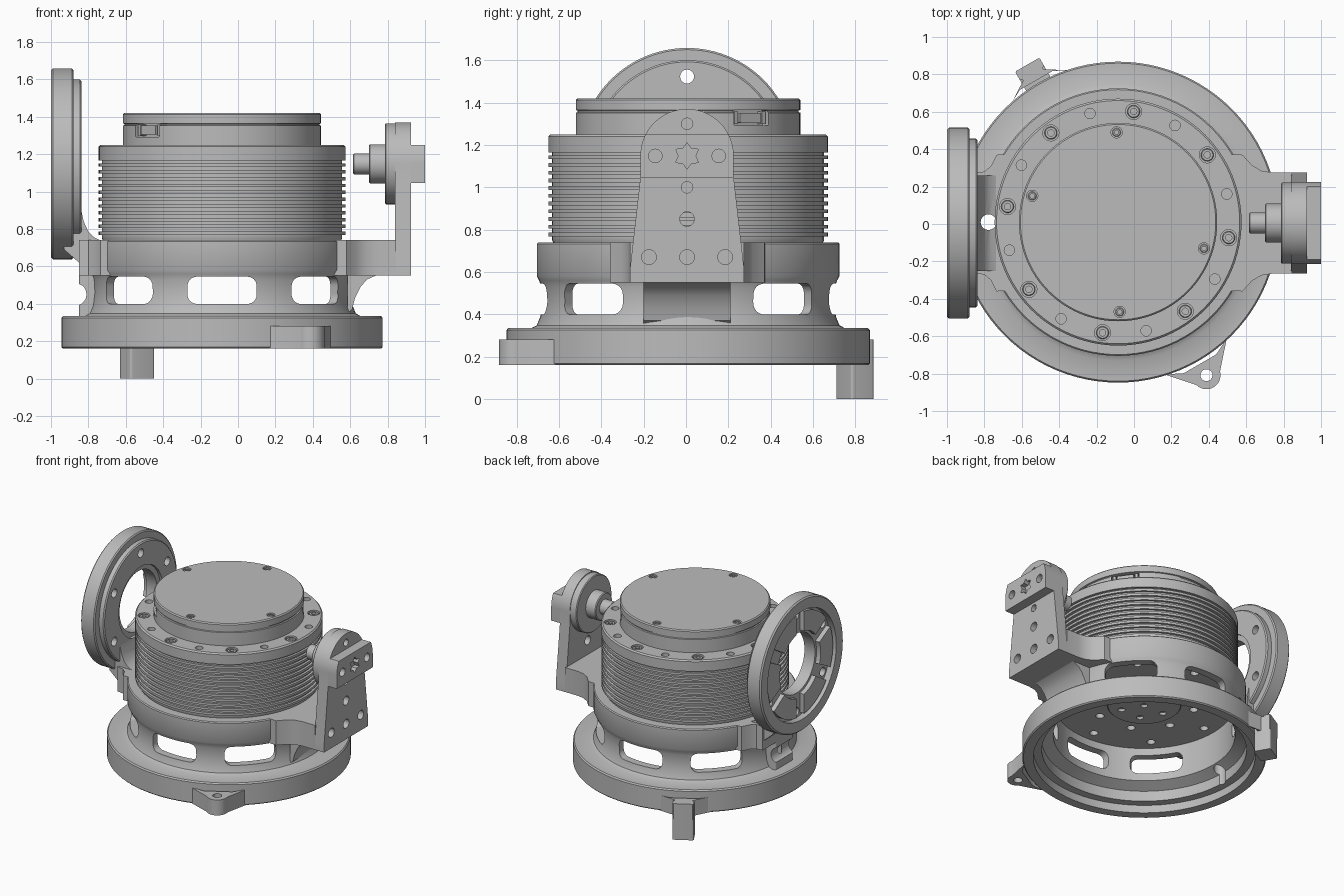
import bpy, bmesh
from math import sin, cos, pi, radians
from mathutils import Matrix, Vector

if "Cube" in bpy.data.objects:
    bpy.data.objects.remove(bpy.data.objects["Cube"])

CX, CY = -0.085, 0.01          # main turning axis
PY, PZ = 0.005, 1.148          # tilt axis of the two side mounts

metal = bpy.data.materials.new("light grey metal")
metal.use_nodes = True
metal.diffuse_color = (0.5, 0.5, 0.5, 1)
metal.node_tree.nodes["Principled BSDF"].inputs["Base Color"].default_value = (0.5, 0.5, 0.5, 1)


def to_axis(a, b, h, axis):
    return {"x": (h, a, b), "y": (a, h, b), "z": (a, b, h)}[axis]


def finish(name, bm):
    bmesh.ops.remove_doubles(bm, verts=bm.verts, dist=1e-5)
    bmesh.ops.recalc_face_normals(bm, faces=bm.faces)
    mesh = bpy.data.meshes.new(name)
    bm.to_mesh(mesh)
    bm.free()
    mesh.materials.append(metal)
    ob = bpy.data.objects.new(name, mesh)
    bpy.context.collection.objects.link(ob)
    return ob


def lathe(name, profile, centre=(CX, CY), axis="z", seg=96, closed=True):
    """Revolve (radius, height) points about an axis."""
    bm = bmesh.new()
    rings = []
    for i in range(seg):
        c, s = cos(2 * pi * i / seg), sin(2 * pi * i / seg)
        rings.append([bm.verts.new(to_axis(centre[0] + r * c, centre[1] + r * s, h, axis))
                      for r, h in profile])
    n = len(profile)
    for i in range(seg):
        p, q = rings[i], rings[(i + 1) % seg]
        for j in range(n if closed else n - 1):
            k = (j + 1) % n
            ids = [p[j], p[k], q[k], q[j]]
            if profile[j][0] == 0:
                ids = [p[j], p[k], q[k]]
            elif profile[k][0] == 0:
                ids = [p[j], p[k], q[j]]
            bm.faces.new(ids)
    return finish(name, bm)


def add_prism(bm, pts, lo, hi, axis):
    low = [bm.verts.new(to_axis(a, b, lo, axis)) for a, b in pts]
    top = [bm.verts.new(to_axis(a, b, hi, axis)) for a, b in pts]
    bm.faces.new(low)
    bm.faces.new(top)
    for i in range(len(pts)):
        j = (i + 1) % len(pts)
        bm.faces.new((low[i], low[j], top[j], top[i]))


def prism(name, outlines, lo, hi, axis="z"):
    """Extrude one outline, or several separate ones, along an axis."""
    bm = bmesh.new()
    for pts in (outlines if isinstance(outlines[0], list) else [outlines]):
        add_prism(bm, pts, lo, hi, axis)
    return finish(name, bm)


def arc(a, b, r, start, end, n=20):
    return [(a + r * cos(radians(start + (end - start) * i / n)),
             b + r * sin(radians(start + (end - start) * i / n))) for i in range(n + 1)]


def disc(a, b, r, n=20):
    return arc(a, b, r, 0, 360, n)[:-1]


def circle_of(count, r, first, centre=(CX, CY)):
    return [(centre[0] + r * cos(radians(first + 360 * i / count)),
             centre[1] + r * sin(radians(first + 360 * i / count))) for i in range(count)]


def rounded(a, b, w, h, r):
    return (arc(a + w - r, b + h - r, r, 0, 90, 6) + arc(a - w + r, b + h - r, r, 90, 180, 6)
            + arc(a - w + r, b - h + r, r, 180, 270, 6) + arc(a + w - r, b - h + r, r, 270, 360, 6))


def turn(ob, angle, centre=(CX, CY)):
    c = Vector((*centre, 0))
    ob.data.transform(Matrix.Translation(c) @ Matrix.Rotation(radians(angle), 4, "Z")
                      @ Matrix.Translation(-c))
    return ob


def cut(ob, cutter):
    cutter.hide_render = True
    mod = ob.modifiers.new("cut", "BOOLEAN")
    mod.operation, mod.solver, mod.object = "DIFFERENCE", "EXACT", cutter
    with bpy.context.temp_override(object=ob, active_object=ob):
        bpy.ops.object.modifier_apply(modifier=mod.name)
    bpy.data.objects.remove(cutter)


def drill(ob, spots, r, lo, hi, axis="z"):
    cut(ob, prism("drill", [disc(a, b, r) for a, b in spots], lo, hi, axis))


def screws(name, spots, r, lo, hi):
    for i, spot in enumerate(spots):
        lathe(f"{name}_{i + 1}", [(0, lo), (r, lo), (r, hi - .004), (r - .004, hi), (r / 2, hi),
                                  (r / 2, hi - .015), (0, hi - .015)], spot, seg=20, closed=False)


# Base flange and skirt, one hollow turning
base = lathe("base_and_skirt", [
    (.78, .16), (.85, .16), (.858, .168), (.858, .325), (.85, .335), (.74, .335), (.715, .348),
    (.698, .39), (.69, .46), (.694, .53), (.704, .56), (.715, .58), (.715, .733), (.708, .74),
    (.64, .74), (.64, .34), (.72, .30), (.72, .22), (.78, .22)])
for angle in (-138, -90, -42, 42, 90, 138):
    window = prism("window", rounded(CY, .472, .185, .073, .05), CX + .4, CX + .9, "x")
    cut(base, turn(window, angle))

# Lugs on the flange: a drilled round ear and a long square foot
neck = [(CX + .82, CY + .2), (CX + .845, CY + .16), (CX + .875, CY + .1)]
mirrored = [(x, 2 * CY - y) for x, y in reversed(neck)]
ear = prism("flange_ear", mirrored + arc(CX + .945, CY, .075, -75, 75) + neck, .16, .28)
drill(ear, [(CX + .945, CY)], .032, .1, .4)
turn(ear, -60)
head = [(CX + .91, CY - .06), (CX + .925, CY - .075), (CX + .965, CY - .075), (CX + .972, CY - .068)]
head += [(x, 2 * CY - y) for x, y in reversed(head)]
turn(prism("foot_bracket", mirrored + head + neck, .16, .28), 120)
turn(prism("foot", rounded(CX + .91, CY, .062, .075, .012), 0, .27), 120)

# Finned motor housing
outline = [(0, .60), (.638, .60), (.638, .742), (.642, .75)]
for i in range(11):
    z = .768 + .0365 * i
    outline += [(.642, z), (.66, z), (.66, z + .018), (.642, z + .018)]
outline += [(.642, 1.165), (.66, 1.165), (.66, 1.24), (.65, 1.25), (0, 1.25)]
motor = lathe("finned_motor", outline, closed=False)
bolt_spots = circle_of(8, .597, 82)
drill(motor, bolt_spots, .043, 1.225, 1.3)
drill(motor, circle_of(8, .60, 59.5), .028, 1.21, 1.3)
screws("collar_screw", bolt_spots, .034, 1.22, 1.245)
drill(motor, circle_of(8, .36, 20), .03, .5, .64)
drill(motor, circle_of(8, .55, 0), .03, .5, .64)

# Output hub under the motor
hub = lathe("lower_hub", [(0, .58), (.255, .58), (.26, .585), (.26, .61), (0, .61)], closed=False)
drill(hub, circle_of(6, .17, 0) + [(CX, CY)], .025, .5, .6)

# Top cap with a seam groove
cap = lathe("top_cap", [(0, 1.24), (.53, 1.24), (.53, 1.352), (.522, 1.355), (.522, 1.362),
                        (.53, 1.365), (.53, 1.412), (.522, 1.42), (0, 1.42)], closed=False)
cap_spots = [(CX + .48 * cos(radians(a)), CY + .48 * sin(radians(a))) for a in (91, 163, 271, 343)]
drill(cap, cap_spots, .03, 1.405, 1.5)
screws("cap_screw", cap_spots, .023, 1.4, 1.416)

# Plug sockets on opposite sides of the cap
for i, angle in enumerate((35, 220)):
    cut(cap, turn(prism("slot", rounded(CY, 1.328, .1, .036, .006), CX + .47, CX + .6, "x"), angle))
    turn(prism(f"plug_body_{i + 1}", rounded(CY, 1.328, .06, .024, .005), CX + .46, CX + .515, "x"), angle)
    for j in (-1, 1):
        turn(prism(f"plug_tab_{i + 1}_{j + 2}", rounded(CY + j * .08, 1.328, .01, .03, .003),
                   CX + .46, CX + .51, "x"), angle)

# Arms growing out of the skirt
arm_side = [(.845, .275), (.74, .275), (.68, .285), (.63, .315), (.58, .37)]
inner = arc(CX, CY, .67, 33, -33)
lower = [(x, .01 - y) for x, y in reversed(arm_side)]
prism("right_arm", arm_side + inner + lower, .55, .74)
prism("right_arm_gusset", [(.585, .35), (.61, .37), (.625, .43), (.655, .49), (.69, .53),
                           (.74, .552), (.585, .56)], -.2, .21, "y")

left_side = [(-.85, .275), (-.8, .28), (-.765, .31), (-.735, .37)]
left_lower = [(x, .01 - y) for x, y in reversed(left_side)]
left_arm = prism("left_arm", left_side + arc(CX, CY, .67, 147, 213) + left_lower, .55, .74)
gusset = prism("left_arm_gusset", [(-.838, .9), (-.825, .84), (-.80, .785), (-.77, .755), (-.735, .738),
                                   (-.735, .62), (-.85, .62), (-.93, .69), (-.93, .74), (-.87, .9)],
               -.25, .26, "y")
lug = prism("left_arm_strut", rounded(-.797, .005, .053, .11, .015), .33, .56)
for part in (base, left_arm, gusset, lug):
    drill(part, [(-.778, .01)], .042, .1, 1)
cut(lug, prism("scoop", disc(-.87, .45, .06), -.2, .2, "y"))

# Large ring flange on the left mount
ring = lathe("left_ring_flange", [
    (.23, -.95), (.42, -.95), (.42, -1), (.50, -1), (.51, -.99), (.51, -.888), (.502, -.88),
    (.452, -.88), (.452, -.846), (.444, -.838), (.27, -.838), (.27, -.86), (.23, -.86)], (PY, PZ), "x")
drill(ring, circle_of(6, .375, 90, (PY, PZ)), .033, -1.1, -.7, "x")
for i in range(6):
    a = 60 * i
    prism(f"ring_pad_{i + 1}", arc(PY, PZ, .40, a - 23, a + 23, 10)
          + arc(PY, PZ, .25, a + 20, a - 20, 10), -.985, -.945, "x")

# Upright plate on the right mount
plate = prism("right_upright", [(-.265, .55), (.275, .55), (.275, .61), (.225, 1.05)]
              + arc(PY, 1.15, .22, 0, 180, 32) + [(-.215, 1.05), (-.265, .61)], .84, .925, "x")
drill(plate, [(PY, .85)], .034, .7, 1, "x")
drill(plate, [(PY + d, .67) for d in (-.18, 0, .18)], .035, .88, 1, "x")
drill(plate, [(PY, 1.0), (PY, 1.30)], .027, .89, 1, "x")

# Outer block with a star socket
block = prism("right_outer_block", [(PY - .22, 1.045), (PY + .22, 1.045)]
              + arc(PY, 1.15, .22, 0, 27, 8) + arc(PY, 1.15, .22, 153, 180, 8), .92, 1.0, "x")
drill(block, [(PY - .15, PZ), (PY + .15, PZ)], .032, .96, 1.1, "x")
star = [(PY + r * sin(i * pi / 6), PZ + r * cos(i * pi / 6))
        for i, r in enumerate((.062, .04) * 6)]
cut(block, prism("star", star, .96, 1.1, "x"))

# Stepped pivot pointing inward
lathe("right_pivot", [(0, .615), (.05, .615), (.056, .621), (.056, .70), (.098, .70), (.104, .706),
                      (.104, .785), (.21, .785), (.216, .791), (.216, .845), (0, .845)],
      (PY, PZ), "x", 64, False)

# Smooth the round faces and keep the edges crisp
bpy.ops.object.select_all(action="DESELECT")
for ob in bpy.context.collection.objects:
    if ob.type == "MESH" and metal.name in ob.data.materials:
        ob.select_set(True)
        bpy.context.view_layer.objects.active = ob
bpy.ops.object.shade_smooth_by_angle(angle=radians(30))
